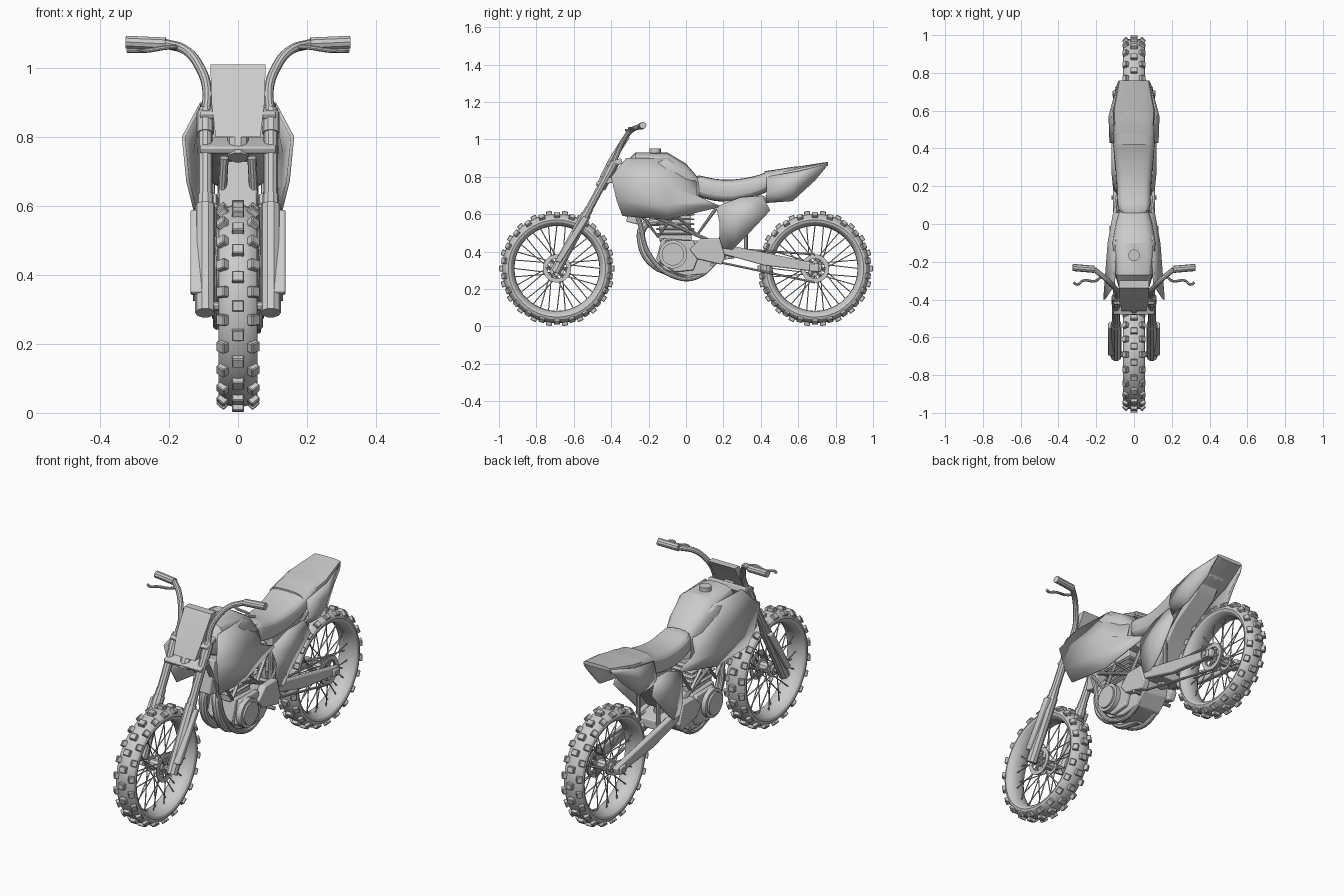
import bpy, bmesh, math
from mathutils import Matrix

cube = bpy.data.objects.get("Cube")
if cube:
    bpy.data.objects.remove(cube, do_unlink=True)

GREY = (.6, .6, .6, 1)
grey = bpy.data.materials.new("plain_grey")
grey.use_nodes = True
grey.diffuse_color = GREY
grey.node_tree.nodes["Principled BSDF"].inputs["Base Color"].default_value = GREY


def finish(ob, both):
    """Give the part its colour and shading, and mirror it when it comes in pairs."""
    bpy.ops.object.select_all(action='DESELECT')
    ob.select_set(True)
    bpy.context.view_layer.objects.active = ob
    if ob.type == 'CURVE':
        bpy.ops.object.convert(target='MESH')
        ob = bpy.context.object
    ob.data.materials.clear()
    ob.data.materials.append(grey)
    bpy.ops.object.shade_smooth_by_angle(angle=math.radians(30))
    if both:
        ob.modifiers.new("mirror", 'MIRROR')
    return ob


def from_bmesh(name, bm, both=False):
    bmesh.ops.recalc_face_normals(bm, faces=bm.faces)
    mesh = bpy.data.meshes.new(name)
    bm.to_mesh(mesh)
    bm.free()
    ob = bpy.data.objects.new(name, mesh)
    bpy.context.collection.objects.link(ob)
    return finish(ob, both)


def tubes(name, paths, radius, sides=3, smooth=False, both=False):
    """Round bars along straight or smoothed paths."""
    curve = bpy.data.curves.new(name, 'CURVE')
    curve.dimensions, curve.use_fill_caps = '3D', True
    curve.bevel_depth, curve.bevel_resolution = radius, sides
    for path in paths:
        spline = curve.splines.new('BEZIER' if smooth else 'POLY')
        points = spline.bezier_points if smooth else spline.points
        points.add(len(path) - 1)
        for point, place in zip(points, path):
            if smooth:
                point.co = place
                point.handle_left_type = point.handle_right_type = 'AUTO'
            else:
                point.co = (*place, 1)
    ob = bpy.data.objects.new(name, curve)
    bpy.context.collection.objects.link(ob)
    return finish(ob, both)


def skin(bm, rows, wrap):
    """Join rows of points with quads, optionally closing each row into a ring."""
    rows = [[bm.verts.new(p) for p in row] for row in rows]
    count = len(rows[0])
    for a, b in zip(rows, rows[1:]):
        for j in range(count if wrap else count - 1):
            k = (j + 1) % count
            bm.faces.new((a[j], a[k], b[k], b[j]))
    return rows


def loft(name, rings, both=False):
    bm = bmesh.new()
    rings = skin(bm, rings, True)
    bm.faces.new(rings[0])
    bm.faces.new(rings[-1])
    return from_bmesh(name, bm, both)


def plate(name, outline, inner, outer, both=False):
    """Extrude a (y, z) outline sideways and soften its edges."""
    ob = loft(name, [[(x, y, z) for y, z in outline] for x in (inner, outer)], both)
    bevel = ob.modifiers.new("bevel", 'BEVEL')
    bevel.width, bevel.segments = .006, 2


def panel(name, rails):
    """Creased body panel on both sides, spanned between rails."""
    bm = bmesh.new()
    skin(bm, rails, False)
    ob = from_bmesh(name, bm, True)
    ob.modifiers.new("thickness", 'SOLIDIFY').thickness = .01


def lathe(name, profile, y):
    """Turn closed (x, radius) points about a wheel axle."""
    steps = 48
    bm = bmesh.new()
    turns = [math.tau * i / steps for i in range(steps + 1)]
    skin(bm, [[(x, *around(y, r, a)) for x, r in profile] for a in turns], True)
    bmesh.ops.remove_doubles(bm, verts=bm.verts, dist=.0001)
    from_bmesh(name, bm)


def around(y, radius, angle):
    return y + radius * math.cos(angle), AXLE + radius * math.sin(angle)


def annulus(name, x, radius, y):
    lathe(name, [(x + dx, radius * k) for dx, k in ((-.003, 1), (.003, 1), (.003, .7), (-.003, .7))], y)


def body_ring(y, top, bottom, width):
    """Rounded box section across the machine."""
    ring = []
    for i in range(16):
        c, s = math.cos(math.tau * i / 16), math.sin(math.tau * i / 16)
        x, z = (math.copysign(abs(v) ** .6, v) for v in (c, s))
        ring.append((width * x, y, (top + bottom + (top - bottom) * z) / 2))
    return ring


# Wheels: tyre, tread blocks, spokes, hub and brake disc
AXLE, FRONT, REAR = .31, -.69, .69


def wheel(tag, y):
    turns = [math.tau * i / 16 for i in range(16)]
    lathe(tag + "_tyre", [(.057 * math.cos(a), .26 + .033 * math.sin(a)) for a in turns], y)
    bm = bmesh.new()
    rows = 44
    for i in range(rows):
        blocks = [(0, 0, .036, .296)] if i % 2 else [(s * .044, s * .75, .03, .283) for s in (-1, 1)]
        for x, tilt, width, radius in blocks:
            place = (Matrix.Translation((0, y, AXLE)) @ Matrix.Rotation(math.tau * i / rows, 4, 'X')
                     @ Matrix.Translation((x, 0, radius)) @ Matrix.Rotation(tilt, 4, 'Y'))
            bmesh.ops.create_cube(bm, size=1, matrix=place @ Matrix.Diagonal((width, .032, .026, 1)))
    bmesh.ops.bevel(bm, geom=bm.edges[:], offset=.003, segments=1, affect='EDGES')
    from_bmesh(tag + "_tread_blocks", bm)
    spokes = []
    for i in range(32):
        rim, side = math.tau * i / 32, (-1, 1)[i % 2]
        lean = .75 if i % 4 < 2 else -.75
        spokes.append([(side * .035, *around(y, .035, rim + lean)), (side * .01, *around(y, .23, rim))])
    tubes(tag + "_spokes", spokes, .003, 1)
    tubes(tag + "_hub", [[(-.05, y, AXLE), (.05, y, AXLE)]], .027)
    tubes(tag + "_hub_flange", [[(.03, y, AXLE), (.038, y, AXLE)]], .042, 6, both=True)
    annulus(tag + "_brake_disc", .05, .075, y)
    tubes(tag + "_disc_arms", [[(.05, y, AXLE), (.05, *around(y, .06, math.tau * k / 6))] for k in range(6)], .005)
    tubes(tag + "_axle", [[(-.115, y, AXLE), (.115, y, AXLE)]], .014)


wheel("front", FRONT)
wheel("rear", REAR)


# Front fork, guards, clamps and number plate
def fork(z, x=.095):
    return x, FRONT + .54 * (z - AXLE), z


for part, low, high, radius in (("lower", .29, .6, .029), ("collar", .58, .63, .024),
                                ("upper", .6, .88, .021), ("cap", .81, .87, .025)):
    tubes("fork_" + part, [[fork(low), fork(high)]], radius, both=True)
plate("fork_guard", [(-.7, .35), (-.67, .34), (-.52, .58), (-.55, .59)], .1, .138, True)
for part, z in (("lower", .77), ("upper", .87)):
    y = fork(z)[1]
    plate(part + "_fork_clamp", [(y - .03, z - .02), (y + .05, z), (y + .04, z + .03), (y - .04, z)], -.11, .11)
tubes("steering_stem", [[fork(.74, 0), fork(.9, 0)]], .03)
loft("front_number_plate", [
    [(-w, y, z), (w, y, z), (w, y + .04, z), (-w, y + .04, z)]
    for w, y, z in ((.065, -.46, .8), (.077, -.41, .9), (.08, -.34, 1.01))])

# Handlebar, grips and levers
bar_end, grip_end = (.21, -.24, 1.07), (.325, -.23, 1.075)
tubes("handlebar", [[fork(.86), (.09, -.36, .94), (.11, -.33, 1), (.15, -.29, 1.05), bar_end]],
      .014, smooth=True, both=True)
tubes("handgrip", [[bar_end, grip_end]], .019, both=True)
tubes("control_lever", [[(.17, -.27, 1.06), (.2, -.3, 1.06), (.27, -.3, 1.05), (.3, -.32, 1.05), (.32, -.31, 1.05)]],
      .007, smooth=True, both=True)

# Fuel tank, filler cap and side shrouds
loft("fuel_tank", [body_ring(*station) for station in (
    (-.34, .86, .78, .08), (-.27, .93, .75, .1), (-.1, .93, .66, .12), (0, .87, .65, .1), (.07, .79, .65, .08))])
tubes("filler_cap", [[(0, -.165, .92), (0, -.165, .95)]], .03, 6)
panel("side_shroud", [
    [(.11, -.32, .9), (.1, -.09, .9), (.08, .06, .77)],
    [(.163, -.4, .8), (.14, -.1, .75), (.1, .06, .7)],
    [(.15, -.37, .67), (.135, -.1, .65), (.1, .12, .67)],
    [(.13, -.34, .59), (.115, -.1, .57), (.09, .19, .64)]])
plate("radiator", [(-.32, .56), (-.24, .54), (-.2, .72), (-.28, .73)], -.055, .055)

# Seat, tail and rear bodywork
seat = loft("seat", [body_ring(*station) for station in (
    (.04, .82, .7, .08), (.1, .8, .68, .09), (.2, .78, .66, .09), (.3, .79, .67, .1),
    (.4, .81, .7, .11), (.45, .84, .73, .115), (.7, .87, .83, .1))])
seat.modifiers.new("rounding", 'SUBSURF').levels = 1
loft("tail_fender", [body_ring(*station) for station in (
    (.42, .83, .72, .1), (.6, .855, .8, .11), (.76, .88, .86, .08))])
panel("tail_side_panel", [
    [(.11, .43, .8), (.12, .6, .83), (.08, .76, .87)],
    [(.13, .43, .71), (.135, .57, .76), (.09, .74, .84)],
    [(.1, .43, .66), (.12, .57, .67), (.09, .69, .78)]])
panel("rear_side_panel", [
    [(.09, .16, .64), (.1, .29, .69), (.11, .41, .7)],
    [(.11, .18, .55), (.12, .28, .58), (.12, .45, .62)],
    [(.1, .18, .42), (.1, .25, .41), (.1, .32, .48)]])
plate("inner_fender", [(.2, .68), (.44, .7), (.6, .8), (.56, .74), (.4, .64), (.25, .45), (.2, .48)], -.06, .06)

# Frame tubes, exhaust and shock
tubes("frame_cradle", [[(.04, -.33, .74), (.05, -.25, .56), (.06, -.2, .39), (.06, -.07, .27),
                        (.06, .07, .27), (.06, .17, .4), (.06, .2, .62)]], .013, smooth=True, both=True)
tubes("frame_trellis", [[(.07, -.24, .6), (.07, -.15, .48), (.07, -.06, .6), (.07, .06, .49), (.07, .16, .63)],
                        [(.07, -.2, .6), (.07, .17, .44)]], .01, both=True)
tubes("subframe", [[(.07, .18, .46), (.08, .47, .71)], [(.06, .32, .4), (.06, .32, .62)]], .011, both=True)
tubes("exhaust_pipe", [[(.02, -.12, .56), (.03, -.22, .54), (.04, -.24, .46), (.04, -.17, .33), (.04, 0, .28)]],
      .022, smooth=True, both=True)
tubes("rear_shock", [[(0, .23, .36), (0, .2, .64)]], .03)

# Engine block, cylinder and covers
plate("engine_case", [(-.16, .36), (-.11, .3), (0, .27), (.11, .28), (.17, .34), (.19, .45), (-.13, .47)], -.075, .075)
plate("engine_cylinder", [(-.14, .45), (.03, .45), (.02, .66), (-.15, .66)], -.055, .055)
for i in range(5):
    z = .49 + i * .026
    plate("cooling_fin", [(-.16, z), (.045, z), (.045, z + .01), (-.16, z + .01)], -.067, .067)
plate("engine_cover", [(-.14, .34), (-.06, .29), (.04, .3), (.07, .38), (.04, .46), (-.11, .46)], .07, .095, True)
for outer, radius in ((.12, .076), (.13, .06)):
    tubes("clutch_cover", [[(.09, -.07, .385), (outer, -.07, .385)]], radius, 8, both=True)
plate("sprocket_cover", [(.02, .41), (.06, .36), (.19, .33), (.21, .37), (.18, .47), (.08, .47)], .07, .11, True)
tubes("foot_peg", [[(.07, .14, .33), (.12, .14, .33)]], .01, both=True)

# Swingarm, axle blocks and chain
plate("swingarm", [(.15, .4), (.42, .325), (.72, .29), (.73, .33), (.66, .345), (.42, .395), (.2, .44)], .07, .1, True)
plate("axle_block", [(.66, .295), (.71, .29), (.71, .33), (.66, .335)], .095, .11, True)
plate("swingarm_bridge", [(.2, .38), (.31, .36), (.31, .41), (.2, .43)], -.075, .075)
tubes("drive_chain", [[(.06, .17, .42), (.06, REAR, .385)], [(.06, .17, .345), (.06, REAR, .235)]], .006)
annulus("rear_sprocket", .06, .075, REAR)
